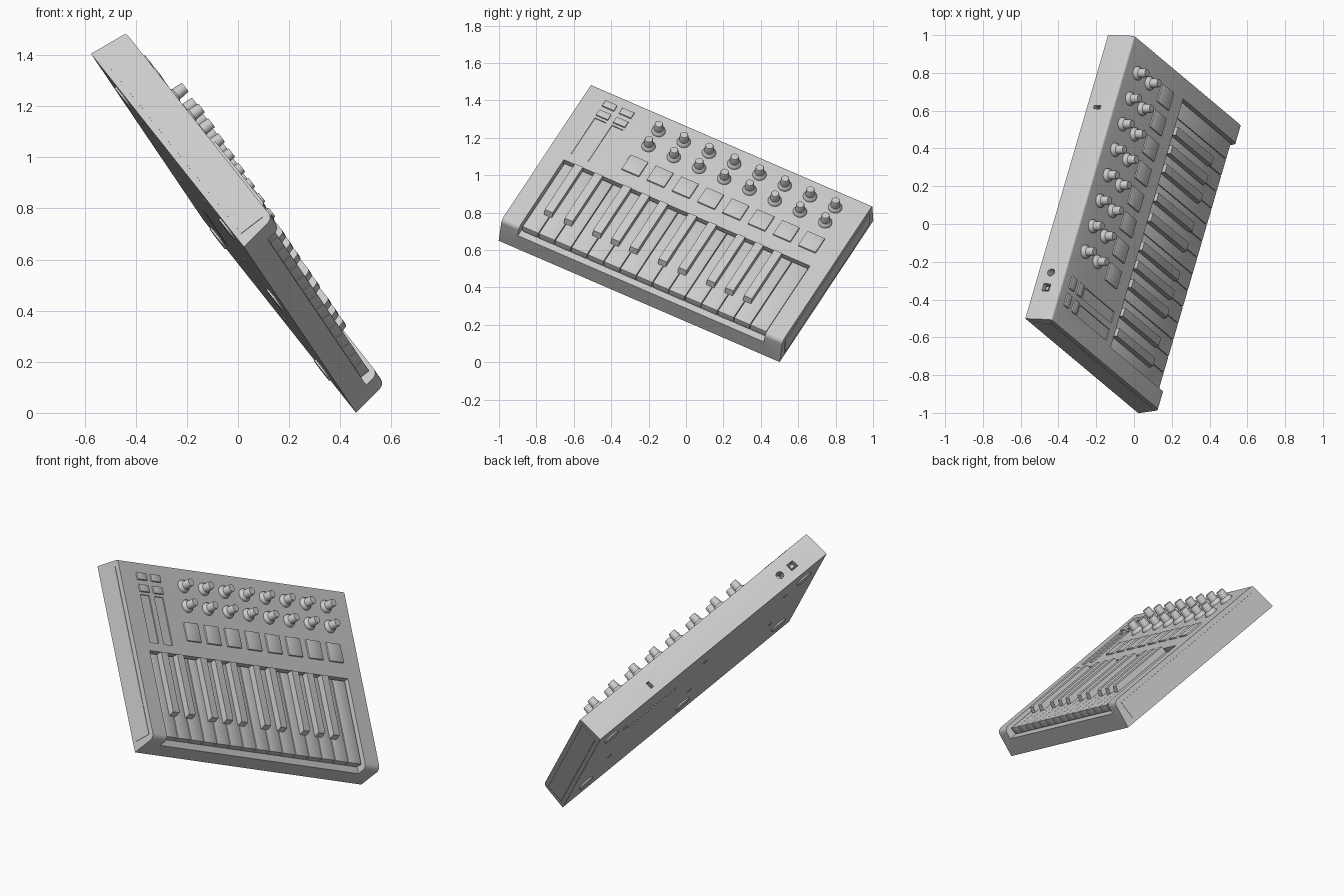
import bpy, bmesh
from math import sin, cos, pi
from mathutils import Matrix, Vector

if "Cube" in bpy.data.objects:
    bpy.data.objects.remove(bpy.data.objects["Cube"])

# Tilted local frame: U = width, V = depth (front to back), N = up from the panel
U = Vector((0.259, 0.887, -0.383)).normalized()
V = Vector((-0.551, 0.459, 0.696))
V = (V - U * V.dot(U)).normalized()
N = U.cross(V)
FRAME = Matrix.Translation((-0.057, 0, 0.703)) @ Matrix((U, V, N)).transposed().to_4x4()
TOP = 0.158
HALF = 0.847


def finish(name, bm, smooth=True):
    bmesh.ops.recalc_face_normals(bm, faces=bm.faces)
    me = bpy.data.meshes.new(name)
    bm.to_mesh(me)
    bm.free()
    ob = bpy.data.objects.new(name, me)
    bpy.context.collection.objects.link(ob)
    ob.matrix_world = FRAME
    bpy.ops.object.select_all(action='DESELECT')
    bpy.context.view_layer.objects.active = ob
    ob.select_set(True)
    if smooth:
        bpy.ops.object.shade_smooth_by_angle(angle=0.6)
    return ob


def box(bm, u0, u1, v0, v1, n0, n1, bevel=0):
    size = Vector((u1 - u0, v1 - v0, n1 - n0))
    mid = Vector((u0 + u1, v0 + v1, n0 + n1)) / 2
    r = bmesh.ops.create_cube(bm, size=1, matrix=Matrix.Translation(mid) @ Matrix.Diagonal(size).to_4x4())
    if bevel:
        edges = list({e for v in r['verts'] for e in v.link_edges
                      if max(w.co.z for w in e.verts) > n1 - 1e-5})
        bmesh.ops.bevel(bm, geom=edges, offset=bevel, segments=2, profile=0.5, affect='EDGES')


def plate(bm, u, v, w, d, n0, n1, bevel=0.004):
    box(bm, u - w / 2, u + w / 2, v - d / 2, v + d / 2, n0, n1, bevel)


def disc(bm, u, v, n0, n1, r, segs=24):
    bmesh.ops.create_cone(bm, cap_ends=True, segments=segs, radius1=r, radius2=r, depth=n1 - n0,
                          matrix=Matrix.Translation((u, v, (n0 + n1) / 2)))


def prism(bm, profile, u0, u1):
    rings = [[bm.verts.new((u, v, n)) for v, n in profile] for u in (u0, u1)]
    bm.faces.new(rings[0])
    bm.faces.new(rings[1])
    k = len(profile)
    for i in range(k):
        j = (i + 1) % k
        bm.faces.new((rings[0][i], rings[0][j], rings[1][j], rings[1][i]))


def arc(cv, cn, r, a0, a1, steps=6):
    return [(cv + r * cos(a0 + (a1 - a0) * i / steps), cn + r * sin(a0 + (a1 - a0) * i / steps))
            for i in range(steps + 1)]


# Case: side profile with rounded upper edges, extruded across the width
bm = bmesh.new()
profile = [(-0.543, 0)] + arc(-0.492, TOP - 0.032, 0.032, pi * 0.95, pi / 2)
profile += arc(0.508, TOP - 0.014, 0.014, pi / 2, pi * 0.05) + [(0.543, 0)]
prism(bm, profile, -HALF, HALF)
case = finish("case", bm, False)

# Openings: key bed, touch strips, rear sockets, underside groove
bm = bmesh.new()
box(bm, -0.742, 0.742, -0.62, 0, 0.095, 0.3)
for u in (-0.693, -0.59):
    plate(bm, u, 0.19, 0.066, 0.28, TOP - 0.006, 0.3, 0)
box(bm, -0.68, -0.636, 0.46, 0.6, 0.05, 0.092)
box(bm, 0.408, 0.428, 0.47, 0.6, 0.04, 0.08)
bmesh.ops.create_cone(bm, cap_ends=True, segments=24, radius1=0.021, radius2=0.021, depth=0.14,
                      matrix=Matrix.Translation((-0.568, 0.53, 0.073)) @ Matrix.Rotation(pi / 2, 4, 'X'))
box(bm, 0.2, 0.56, 0.22, 0.245, -0.1, 0.006)
cutter = finish("case_cutter", bm, False)
cutter.hide_render = True
mod = case.modifiers.new("openings", 'BOOLEAN')
mod.object = cutter
mod.solver = 'EXACT'
bpy.ops.object.select_all(action='DESELECT')
bpy.context.view_layer.objects.active = case
case.select_set(True)
bpy.ops.object.modifier_apply(modifier=mod.name)
bpy.data.objects.remove(cutter)
bpy.ops.object.shade_smooth_by_angle(angle=0.5)

# Thin panels on both ends
bm = bmesh.new()
for s in (-1, 1):
    box(bm, min(s * HALF, s * (HALF + 0.002)) - 0.001, max(s * HALF, s * (HALF + 0.002)) + 0.001,
        -0.49, 0.49, 0.025, 0.13)
finish("end_panels", bm)

# White keys
bm = bmesh.new()
pitch = 1.472 / 15
for i in range(15):
    u = -0.736 + i * pitch
    box(bm, u + 0.0015, u + pitch - 0.0015, -0.492, -0.006, 0.098, 0.138, 0.003)
finish("white_keys", bm)

# Black keys: side profile with a sloping front
bm = bmesh.new()
black = [(-0.006, 0.13), (-0.006, 0.174), (-0.345, 0.174), (-0.355, 0.17), (-0.368, 0.13)]
for octave in (0, 7):
    for k, shift in ((1, -0.01), (2, 0.012), (4, -0.013), (5, 0), (6, 0.013)):
        u = -0.736 + (octave + k) * pitch + shift
        prism(bm, black, u - 0.024, u + 0.024)
finish("black_keys", bm)

# Drum pads
bm = bmesh.new()
columns = [-0.386 + i * 0.1522 for i in range(8)]
for u in columns:
    plate(bm, u - 0.003, 0.144, 0.106, 0.11, TOP - 0.01, TOP + 0.009)
finish("pads", bm)

# Small buttons
bm = bmesh.new()
for u in (-0.693, -0.59):
    for v in (0.437, 0.367):
        plate(bm, u, v, 0.072, 0.042, TOP - 0.01, TOP + 0.009, 0.003)
finish("buttons", bm)

# Knobs: revolved profile with a flared skirt
bm = bmesh.new()
knob = [(0.037, -0.004), (0.037, 0.006), (0.034, 0.012), (0.025, 0.022), (0.022, 0.063), (0.02, 0.066)]
SEG = 24
for u in columns:
    for v in (0.413, 0.297):
        rings = [[bm.verts.new((u + r * cos(2 * pi * k / SEG), v + r * sin(2 * pi * k / SEG), TOP + h))
                  for k in range(SEG)] for r, h in knob]
        for a, b in zip(rings, rings[1:]):
            for k in range(SEG):
                j = (k + 1) % SEG
                bm.faces.new((a[k], a[j], b[j], b[k]))
        bm.faces.new(rings[0])
        bm.faces.new(rings[-1])
finish("knobs", bm)

# Feet and screws underneath
bm = bmesh.new()
for u, v in ((-0.72, 0.37), (0.72, 0.37), (-0.72, -0.37), (0.72, -0.37), (0, -0.37)):
    disc(bm, u, v, -0.008, 0.004, 0.05)
finish("feet", bm)
bm = bmesh.new()
for u in (-0.6, 0, 0.6):
    for v in (-0.15, 0.3):
        disc(bm, u, v, -0.003, 0.004, 0.014, 12)
finish("screws", bm)

# Rear socket tongue
bm = bmesh.new()
box(bm, -0.669, -0.647, 0.455, 0.522, 0.06, 0.08)
finish("socket_tongue", bm)
